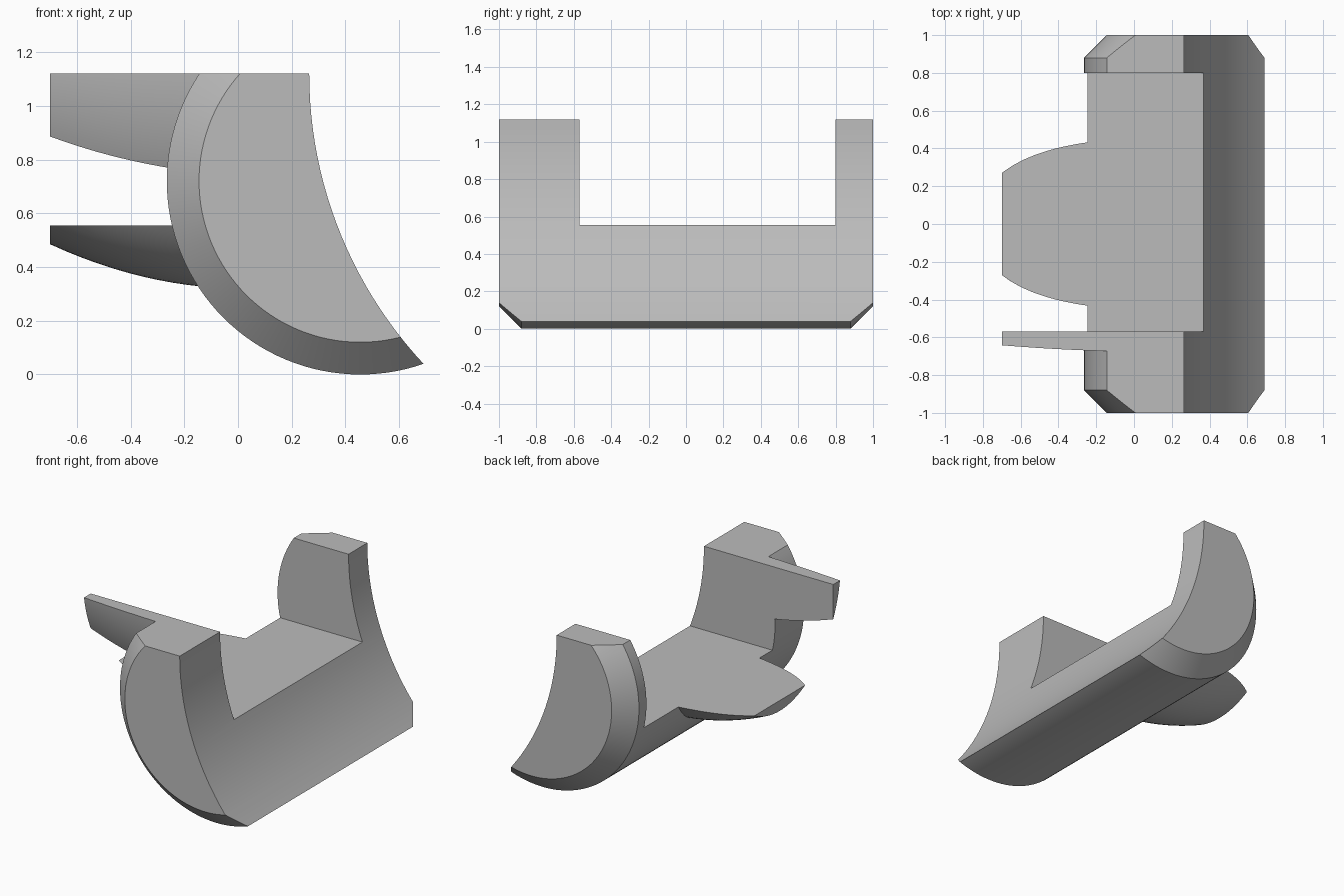
import bpy
import bmesh
import math

cube = bpy.data.objects.get("Cube")
if cube:
    bpy.data.objects.remove(cube)

grey = bpy.data.materials.new("plain grey")
grey.use_nodes = True
colour = (0.5, 0.5, 0.5, 1)
grey.diffuse_color = colour
grey.node_tree.nodes["Principled BSDF"].inputs["Base Color"].default_value = colour


def loft(name, rings):
    """Closed solid through matching rings of points."""
    bm = bmesh.new()
    loops = [[bm.verts.new(p) for p in ring] for ring in rings]
    for a, b in zip(loops, loops[1:]):
        for i in range(len(a)):
            j = (i + 1) % len(a)
            bm.faces.new((a[i], a[j], b[j], b[i]))
    bm.faces.new(loops[0])
    bm.faces.new(loops[-1])
    bmesh.ops.recalc_face_normals(bm, faces=bm.faces)
    mesh = bpy.data.meshes.new(name)
    bm.to_mesh(mesh)
    bm.free()
    mesh.materials.append(grey)
    obj = bpy.data.objects.new(name, mesh)
    bpy.context.collection.objects.link(obj)
    return obj


def angles(n):
    return [2 * math.pi * i / n for i in range(n)]


def ring_y(cx, cz, r, y, n):
    return [(cx + r * math.cos(t), y, cz + r * math.sin(t)) for t in angles(n)]


def ring_x(x, ry, rz, cz, n):
    return [(x, ry * math.cos(t), cz + rz * math.sin(t)) for t in angles(n)]


def box(name, x0, x1, y0, y1, z0, z1):
    return loft(name, [[(x0, y0, z), (x1, y0, z), (x1, y1, z), (x0, y1, z)]
                       for z in (z0, z1)])


def combine(target, tool, operation):
    """Apply a boolean and remove its helper."""
    tool.hide_render = True
    mod = target.modifiers.new(operation, "BOOLEAN")
    mod.operation = operation
    mod.solver = "EXACT"
    mod.object = tool
    bpy.context.view_layer.objects.active = target
    bpy.ops.object.modifier_apply(modifier=mod.name)
    bpy.data.objects.remove(tool)


# Round body lying along y, with chamfered ends
cradle = loft("cradle_body", [ring_y(0.455, 0.72, r, y, 128) for r, y in
                              ((0.6, -1), (0.72, -0.88), (0.72, 0.88), (0.6, 1))])

# Wide concave hollow on the +x side
combine(cradle, loft("hollow_cutter", [ring_y(1.85, 1.12, 1.585, y, 192)
                                       for y in (-1.2, 1.2)]), "DIFFERENCE")

# Tapered oval shell, which leaves the side arm and the tongue
sections = []
steps = 14
for i in range(steps + 1):
    x = -0.7 + 0.8 * i / steps
    u = x + 0.7
    sections.append(ring_x(x, 0.654 + 0.072 * u - 0.04 * u * u,
                           0.785 + 0.46 * u - 0.32 * u * u, 1.27, 128))
combine(cradle, loft("oval_shell", sections), "UNION")

# Level top, and the slot between the two uprights
combine(cradle, box("top_cutter", -2, 2, -2, 2, 1.12, 3), "DIFFERENCE")
combine(cradle, box("slot_cutter", -2, 2, -0.57, 0.8, 0.555, 2), "DIFFERENCE")

# Smooth curves with crisp edges
bpy.ops.object.select_all(action="DESELECT")
cradle.select_set(True)
bpy.context.view_layer.objects.active = cradle
bpy.ops.object.shade_smooth_by_angle(angle=math.radians(20))
